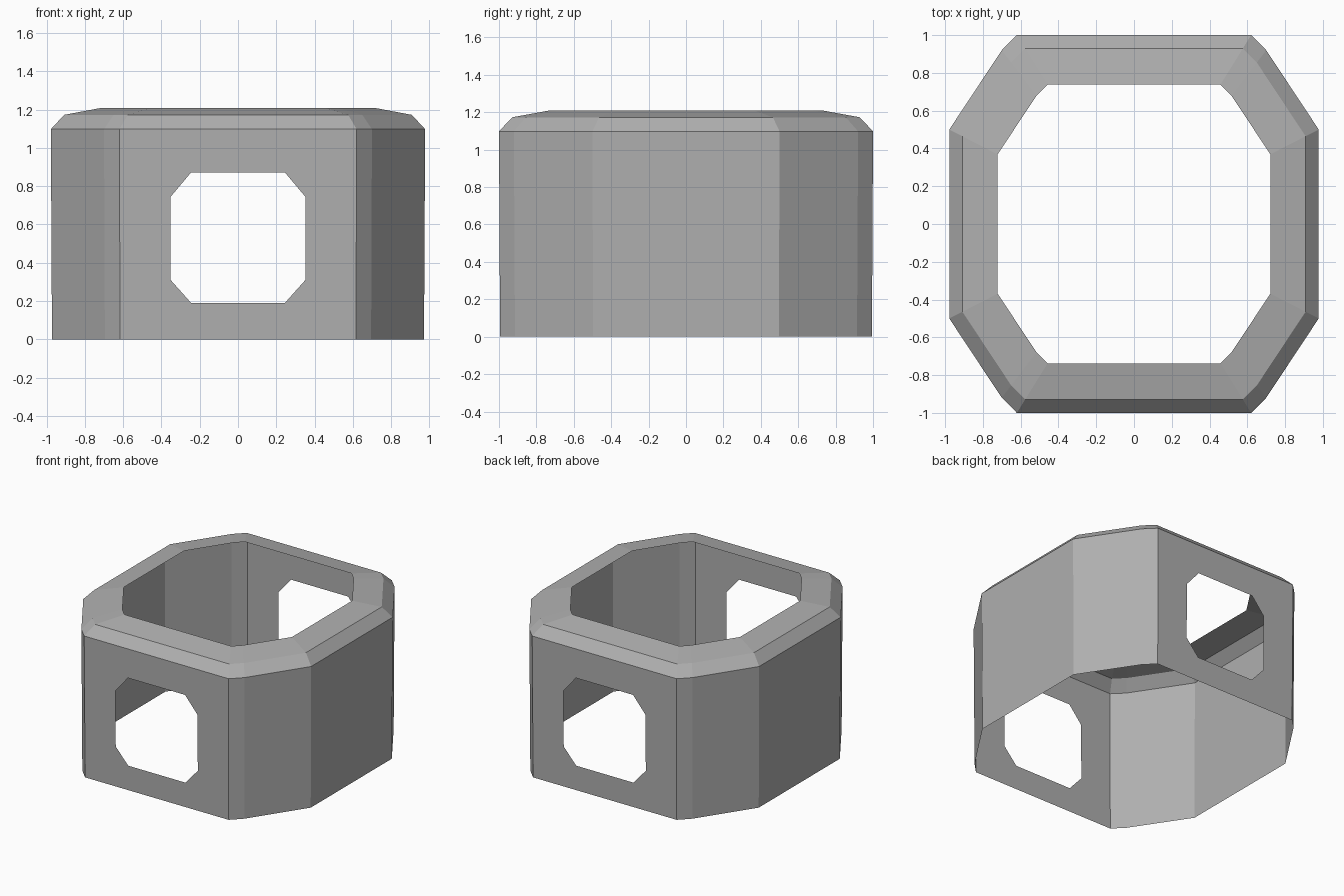
import bpy, bmesh

if "Cube" in bpy.data.objects:
    bpy.data.objects.remove(bpy.data.objects["Cube"])

# Quarter of the 12-sided outline, mirrored into a full loop (counter-clockwise)
Q = [(0.978, 0.50), (0.70, 0.92), (0.62, 1.0)]
outline = (Q + [(-x, y) for x, y in reversed(Q)]
           + [(-x, -y) for x, y in Q] + [(x, -y) for x, y in reversed(Q)])
# Wall and sloped rim: (height, scale of the outline)
levels = [(0.0, 0.994), (1.098, 1.0), (1.173, 0.929), (1.208, 0.738)]

bm = bmesh.new()
rings = [[bm.verts.new((x * s, y * s, z)) for x, y in outline] for z, s in levels]
n = len(outline)
window_sides = (2, 8)  # back and front faces
for k in range(len(rings) - 1):
    for i in range(n):
        if k == 0 and i in window_sides:
            continue
        j = (i + 1) % n
        bm.faces.new((rings[k][i], rings[k][j], rings[k + 1][j], rings[k + 1][i]))

# Octagonal window openings in front and back faces
W = [(-0.245, 0.19), (0.245, 0.19), (0.352, 0.31), (0.352, 0.745),
     (0.245, 0.872), (-0.245, 0.872), (-0.352, 0.745), (-0.352, 0.31)]
for i in window_sides:
    j = i + 1
    corners = [rings[0][i], rings[0][j], rings[1][j], rings[1][i]]
    d = 1 if rings[0][j].co.x > 0 else -1
    w = [bm.verts.new((d * x, -d * (0.994 + 0.006 * z / 1.098), z)) for x, z in W]
    for c in range(4):
        bm.faces.new((corners[c], corners[(c + 1) % 4], w[2 * c + 1], w[2 * c]))
        bm.faces.new((corners[c], w[2 * c], w[2 * c - 1]))

bmesh.ops.recalc_face_normals(bm, faces=bm.faces)
mesh = bpy.data.meshes.new("housing_shell")
bm.to_mesh(mesh)
bm.free()
obj = bpy.data.objects.new("housing_shell", mesh)
bpy.context.collection.objects.link(obj)

# Darker grey finish
mat = bpy.data.materials.new("dark_grey")
mat.diffuse_color = (0.43, 0.43, 0.43, 1)
mat.use_nodes = True
mat.node_tree.nodes["Principled BSDF"].inputs["Base Color"].default_value = mat.diffuse_color
mesh.materials.append(mat)
